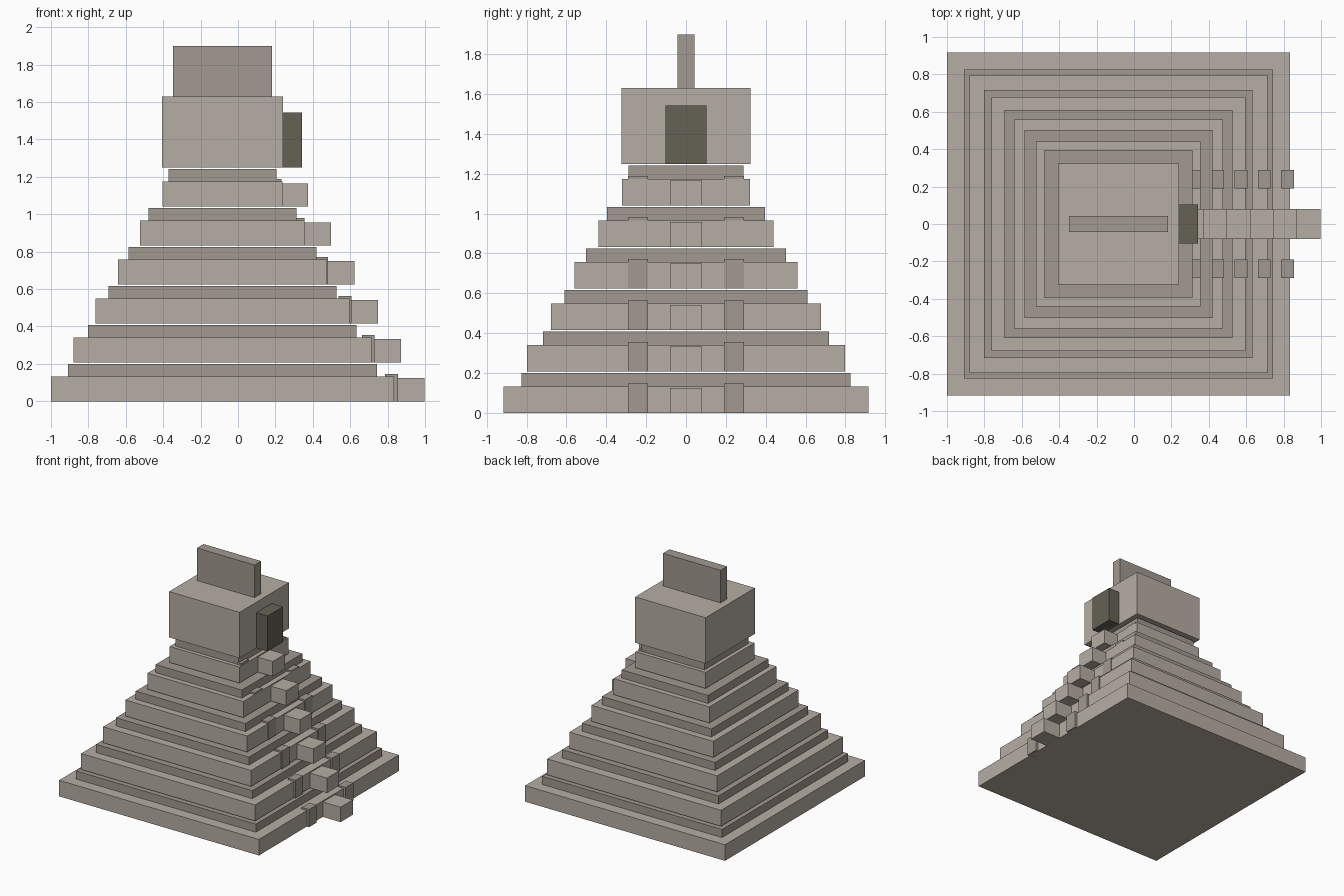
import bpy

if "Cube" in bpy.data.objects:
    bpy.data.objects.remove(bpy.data.objects["Cube"])

def material(name, rgb):
    m = bpy.data.materials.new(name)
    m.diffuse_color = (*rgb, 1)
    m.use_nodes = True
    m.node_tree.nodes["Principled BSDF"].inputs["Base Color"].default_value = m.diffuse_color
    return m

STONE = material("stone", (0.47, 0.42, 0.37))
DARK_STONE = material("dark_stone", (0.36, 0.32, 0.28))
SHADOW = material("shadow", (0.13, 0.12, 0.09))

def box(name, x, y, z, mat):
    """Box from (min, max) ranges."""
    bpy.ops.mesh.primitive_cube_add(size=1, location=[sum(r) / 2 for r in (x, y, z)])
    ob = bpy.context.object
    ob.name = name
    ob.scale = [r[1] - r[0] for r in (x, y, z)]
    bpy.ops.object.transform_apply(location=False, rotation=False, scale=True)
    ob.data.materials.append(mat)

CX = -0.083   # pyramid axis, shifted back to leave room for the stair

def slab(name, half, z0, z1, mat):
    box(name, (CX - half, CX + half), (-half, half), (z0, z1), mat)

for i in range(6):
    z = 0.2083 * i
    # stepped terrace with a recessed darker course on top
    slab(f"terrace_{i}", 0.917 - 0.1193 * i, z, z + 0.133, STONE)
    slab(f"terrace_cap_{i}", 0.825 - 0.1073 * i, z + 0.133, z + 0.2, DARK_STONE)
    # stair block and the two flanking balustrade blocks
    dx = 0.1247 * i
    box(f"stair_{i}", (0.807 - dx, 0.997 - dx), (-0.08, 0.08), (z, z + 0.124), STONE)
    for side, s in (("left", -1), ("right", 1)):
        y = sorted((s * 0.19, s * 0.29))
        box(f"balustrade_{side}_{i}", (0.787 - dx, 0.855 - dx), y, (z, z + 0.147), DARK_STONE)

# temple, doorway and roof comb
slab("temple", 0.323, 1.25, 1.63, STONE)
box("doorway", (0.24, 0.343), (-0.103, 0.103), (1.25, 1.543), SHADOW)
box("roof_comb", (-0.347, 0.182), (-0.043, 0.043), (1.63, 1.9), DARK_STONE)
